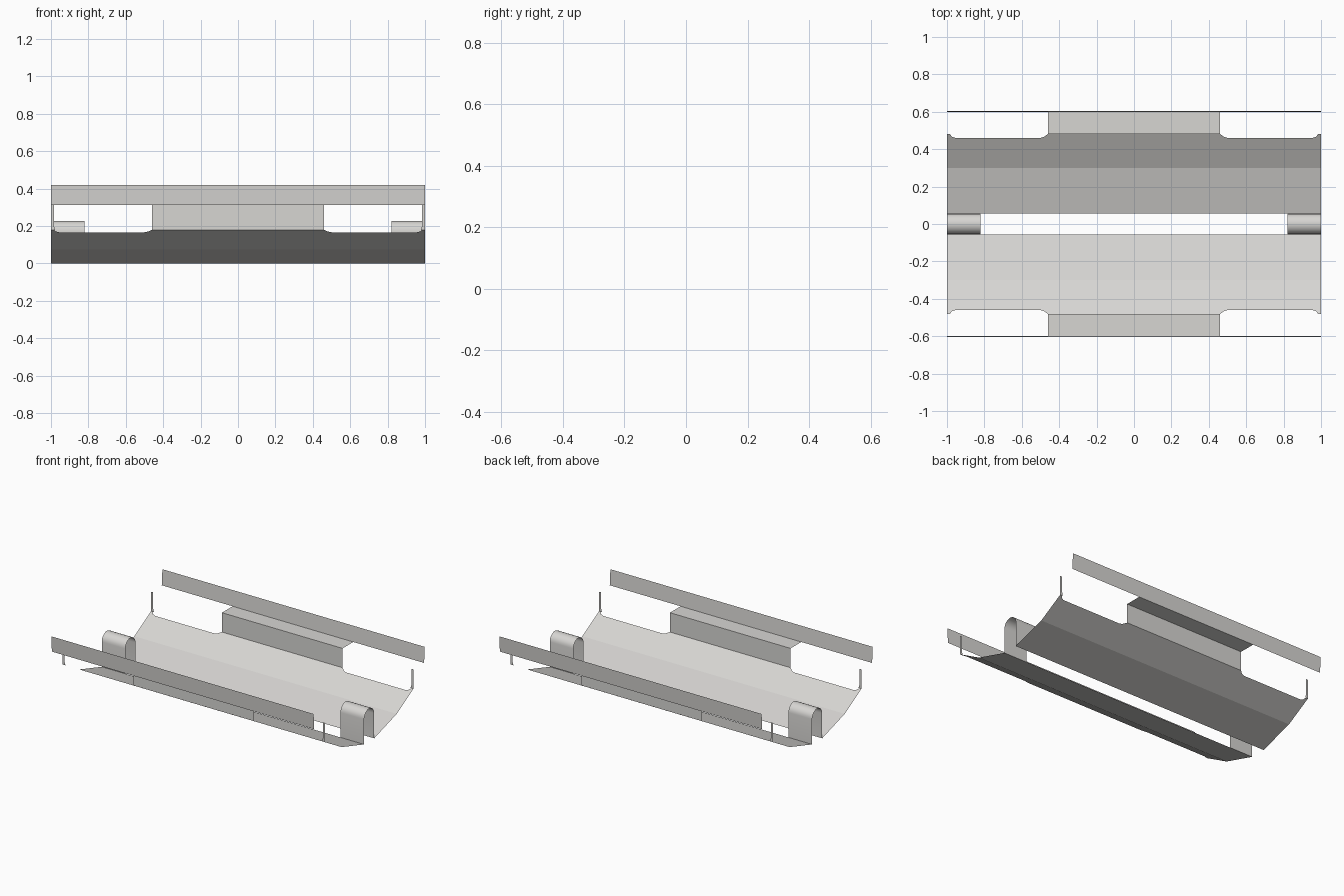
import bpy
import bmesh
import math

cube = bpy.data.objects.get("Cube")
if cube:
    bpy.data.objects.remove(cube, do_unlink=True)

# One warm light grey for all panels
grey = bpy.data.materials.new("warm light grey")
grey.use_nodes = True
colour = (0.68, 0.67, 0.65, 1)
grey.diffuse_color = colour
grey.node_tree.nodes["Principled BSDF"].inputs["Base Color"].default_value = colour

KEEL_Y, KNEE_Y, KNEE_Z = 0.055, 0.3, 0.075
EDGE_Y, CUT_Y, SLOPE = 0.482, 0.46, 0.57
RAIL_Y, RAIL_Z, TOP_Z = 0.598, 0.312, 0.42
BAY_X, POST_X = 0.46, 0.984


def strake_z(y):
    """Height of the sloping upper hull plate at distance y from the middle."""
    return KNEE_Z + (y - KNEE_Y) * SLOPE


EDGE_Z = strake_z(EDGE_Y)


def sheet(name, polygons, mirror=(True, True)):
    """Thin open surface from polygons, mirrored across the chosen axes."""
    bm = bmesh.new()
    for points in polygons:
        bm.faces.new([bm.verts.new(p) for p in points])
    bmesh.ops.remove_doubles(bm, verts=bm.verts, dist=0.0001)
    bmesh.ops.recalc_face_normals(bm, faces=bm.faces)
    mesh = bpy.data.meshes.new(name)
    bm.to_mesh(mesh)
    bm.free()
    mesh.materials.append(grey)
    obj = bpy.data.objects.new(name, mesh)
    bpy.context.collection.objects.link(obj)
    if any(mirror):
        mod = obj.modifiers.new("Mirror", "MIRROR")
        mod.use_axis = (mirror[0], mirror[1], False)
        mod.merge_threshold = 0.0001
    return obj


def strip(profile, x0, x1):
    """Quads sweeping a (y, z) profile between two x positions."""
    return [[(x0, *a), (x1, *a), (x1, *b), (x0, *b)]
            for a, b in zip(profile, profile[1:])]


# Lower hull plates, either side of the open keel slot
sheet("lower_hull_plates", strip([(KEEL_Y, 0), (KNEE_Y, KNEE_Z)], 0, 1))

# Upper hull plates with rounded cut-outs below the side openings
mid_y = CUT_Y + 0.007
outline = [(0, KNEE_Y), (1, KNEE_Y), (1, EDGE_Y), (POST_X, EDGE_Y),
           (0.974, mid_y), (0.955, CUT_Y), (0.5, CUT_Y),
           (0.48, mid_y), (BAY_X, EDGE_Y), (0, EDGE_Y)]
sheet("upper_hull_plates", [[(x, y, strake_z(y)) for x, y in outline]])

# Corner posts, slightly flared at the foot
sheet("corner_posts", [[(1, EDGE_Y, EDGE_Z), (1, EDGE_Y, RAIL_Z),
                        (POST_X, EDGE_Y, RAIL_Z), (POST_X, EDGE_Y, 0.2),
                        (0.978, EDGE_Y, EDGE_Z)]])

# Middle bays: upright wall and shelf reaching out to the rail
sheet("side_bays", strip([(EDGE_Y, EDGE_Z), (EDGE_Y, RAIL_Z),
                          (RAIL_Y, RAIL_Z)], 0, BAY_X))

# Long side rails, leaning outward a little
sheet("side_rails", strip([(RAIL_Y, RAIL_Z), (RAIL_Y + 0.007, TOP_Z)], 0, 1))

# Round-topped arches over the slot at both ends
SPRING_Z = 0.172
arch = [(KEEL_Y, 0)]
for i in range(13):
    a = math.pi * i / 12
    arch.append((KEEL_Y * math.cos(a), SPRING_Z + KEEL_Y * math.sin(a)))
arch.append((-KEEL_Y, 0))
arches = sheet("end_arches", strip(arch, 0.82, 1), (True, False))
bpy.context.view_layer.objects.active = arches
arches.select_set(True)
bpy.ops.object.shade_smooth_by_angle(angle=math.radians(35))
